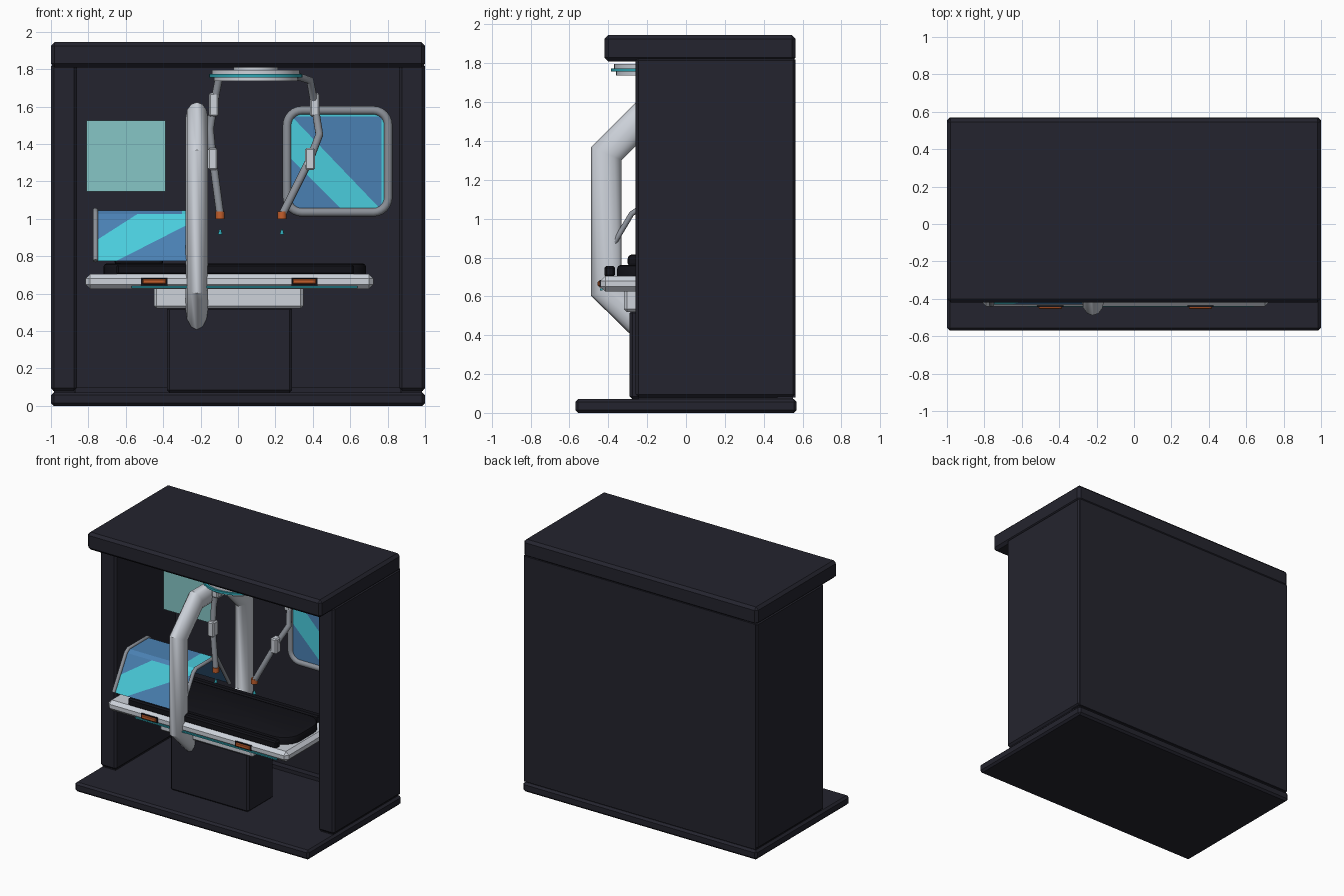
import bpy, bmesh, math
from mathutils import Vector

if "Cube" in bpy.data.objects:
    bpy.data.objects.remove(bpy.data.objects["Cube"])


def mat(name, hexcol):
    rgb = [int(hexcol[i:i + 2], 16) / 255 for i in (0, 2, 4)]
    lin = [c / 12.92 if c < 0.04045 else ((c + 0.055) / 1.055) ** 2.4 for c in rgb]
    m = bpy.data.materials.new(name)
    m.diffuse_color = (*lin, 1)
    m.use_nodes = True
    m.node_tree.nodes["Principled BSDF"].inputs["Base Color"].default_value = m.diffuse_color
    return m


SHELL = mat("dark shell", "24242e")
PAD = mat("black padding", "121218")
WHITE = mat("white enamel", "cdd2da")
GREY = mat("grey metal", "8b9098")
TEAL = mat("teal trim", "2fa8b6")
CYAN = mat("bright glass", "4accdc")
BLUE = mat("blue glass", "4a80b2")
ORANGE = mat("orange grip", "c45f2c")
HOLO = mat("pale projection", "86c6c6")


def finish(bm, name, mats):
    bmesh.ops.recalc_face_normals(bm, faces=bm.faces)
    me = bpy.data.meshes.new(name)
    bm.to_mesh(me)
    bm.free()
    ob = bpy.data.objects.new(name, me)
    bpy.context.collection.objects.link(ob)
    for m in mats:
        me.materials.append(m)
    return ob


def smooth(ob):
    bpy.ops.object.select_all(action='DESELECT')
    ob.select_set(True)
    bpy.context.view_layer.objects.active = ob
    bpy.ops.object.shade_smooth_by_angle(angle=math.radians(35))


def box(name, x, y, z, m, bevel=0.0, seg=1):
    """Box from three (low, high) ranges with optional bevelled edges."""
    bm = bmesh.new()
    bmesh.ops.create_cube(bm, size=1)
    for v in bm.verts:
        v.co = [r[0] if c < 0 else r[1] for c, r in zip(v.co, (x, y, z))]
    if bevel:
        bmesh.ops.bevel(bm, geom=bm.edges[:], offset=bevel, segments=seg,
                        affect='EDGES', profile=0.5)
    return finish(bm, name, [m])


def slab(name, outline, z0, z1, m, bevel):
    """Vertical prism from an outline, with a bevelled top rim."""
    bm = bmesh.new()
    f = bm.faces.new([bm.verts.new((x, y, z0)) for x, y in outline])
    r = bmesh.ops.extrude_face_region(bm, geom=[f])
    top = [v for v in r["geom"] if isinstance(v, bmesh.types.BMVert)]
    bmesh.ops.translate(bm, verts=top, vec=(0, 0, z1 - z0))
    rim = [e for e in bm.edges if all(v.co.z > z1 - 1e-4 for v in e.verts)]
    bmesh.ops.bevel(bm, geom=rim, offset=bevel, segments=2, affect='EDGES', profile=0.5)
    ob = finish(bm, name, [m])
    smooth(ob)
    return ob


def rounded(a0, a1, b0, b1, r, n=6):
    pts = []
    for k, (ca, cb) in enumerate([(a1 - r, b1 - r), (a0 + r, b1 - r), (a0 + r, b0 + r), (a1 - r, b0 + r)]):
        for i in range(n + 1):
            t = math.pi / 2 * (k + i / n)
            pts.append((ca + r * math.cos(t), cb + r * math.sin(t)))
    return pts


def tube(name, pts, r, m, cyclic=False, sx=1.0, x0=0.0):
    cu = bpy.data.curves.new(name, 'CURVE')
    cu.dimensions = '3D'
    cu.bevel_depth = r
    cu.bevel_resolution = 4
    cu.use_fill_caps = True
    sp = cu.splines.new('POLY')
    sp.points.add(len(pts) - 1)
    for p, c in zip(sp.points, pts):
        p.co = (*c, 1)
    sp.use_cyclic_u = cyclic
    ob = bpy.data.objects.new(name, cu)
    bpy.context.collection.objects.link(ob)
    ob.data.materials.append(m)
    ob.scale.x = sx
    ob.location.x = x0
    bpy.ops.object.select_all(action='DESELECT')
    ob.select_set(True)
    bpy.context.view_layer.objects.active = ob
    bpy.ops.object.convert(target='MESH')
    smooth(bpy.context.view_layer.objects.active)


def disc(name, c, r, z0, z1, m):
    bm = bmesh.new()
    bmesh.ops.create_cone(bm, cap_ends=True, segments=40, radius1=r, radius2=r, depth=z1 - z0)
    bmesh.ops.translate(bm, verts=bm.verts, vec=(c[0], c[1], (z0 + z1) / 2))
    smooth(finish(bm, name, [m]))


def cut_paint(bm, cuts, rule):
    """Slice along (point, normal) planes, then choose a colour for each piece."""
    for co, no in cuts:
        bmesh.ops.bisect_plane(bm, geom=bm.verts[:] + bm.edges[:] + bm.faces[:],
                               plane_co=co, plane_no=no)
    for f in bm.faces:
        f.material_index = rule(f.calc_center_median())


# Booth shell
box("base_plate", (-1, 1), (-.57, .57), (0, .072), SHELL, .015)
box("roof", (-1, 1), (-.42, .565), (1.81, 1.945), SHELL, .02)
box("back_wall", (-.99, .99), (.47, .565), (.08, 1.82), SHELL)
box("back_skirt", (-.87, .87), (.42, .48), (.07, .1), SHELL)
box("wall_seat", (-.98, .98), (.43, .55), (.06, .09), SHELL)
for s, side in ((-1, "left"), (1, "right")):
    box(side + "_wall", tuple(sorted((s * .862, s))), (-.26, .565), (.08, 1.83), SHELL, .015)
    box(side + "_wall_foot", tuple(sorted((s * .875, s * .985))), (-.245, .55), (.06, .09), SHELL)

# Bed: pedestal, carriage, tray and padding
CY = -.135
box("pedestal", (-.38, .29), (-.29, .02), (.07, .53), SHELL, .015)
box("carriage", (-.45, .35), (-.32, .05), (.52, .64), WHITE, .015)
box("bed_tray", (-.815, .725), (-.44, .17), (.625, .705), WHITE, .025)
box("tray_light_front", (-.57, .64), (-.444, -.43), (.631, .641), TEAL)
box("tray_light_back", (-.57, .64), (.16, .174), (.631, .641), TEAL)
slab("mattress", rounded(-.72, .685, -.355, .085, .14), .70, .762, PAD, .02)
box("pillow", (-.66, -.40), (-.3, .03), (.75, .815), PAD, .02, 2)
for y, side in ((-.393, "front"), (.123, "back")):
    box(side + "_arm_rail", (-.65, .62), (y - .027, y + .027), (.70, .757), PAD, .01)
for i, x in enumerate((-.4475, .355)):
    box(f"grip_recess_{i}", (x - .07, x + .07), (-.445, -.43), (.645, .685), PAD)
    box(f"grip_{i}", (x - .062, x + .062), (-.455, -.435), (.651, .679), ORANGE, .005)

# Scanner ring around the bed
half = [(-.41, .635), (-.41, 1.335), (-.2, 1.545)]
ring = half + [(.18, 1.545), (.39, 1.335), (.39, .635), (.18, .43), (-.2, .43)]
tube("scanner_ring", [(0, y, z) for y, z in ring], .085, WHITE, True, .7, -.22)

# Glass hood over the head end
prof = [(-.43, .775), (-.28, 1.025), (-.25, 1.045), (-.02, 1.045), (.01, 1.025), (.16, .775)]
bm = bmesh.new()
rows = [[bm.verts.new((x, y, z)) for y, z in prof] for x in (-.76, -.185)]
for i in range(len(prof) - 1):
    bm.faces.new((rows[0][i], rows[1][i], rows[1][i + 1], rows[0][i + 1]))


def hood_rule(c):
    if c.z > 1.03:
        return 0 if c.x < -.3 else 1
    upper = c.z > .89 + .64 * (c.x + .75)
    lower = c.z < .77 + .51 * (c.x + .66)
    return 0 if upper or lower else 1


cut_paint(bm, [((-.75, 0, .89), (-.64, 0, 1)), ((-.66, 0, .77), (-.51, 0, 1)),
               ((-.3, 0, 0), (1, 0, 0))], hood_rule)
finish(bm, "hood_glass", [BLUE, CYAN])
for x, n in ((-.762, "outer"), (-.185, "inner")):
    tube(f"hood_{n}_frame", [(x, y, z) for y, z in prof], .014, GREY)

# Wall screen with rounded tube frame
tube("screen_frame", [(a, .27, b) for a, b in rounded(.262, .803, 1.035, 1.58, .08)],
     .023, GREY, True)
bm = bmesh.new()
bmesh.ops.create_cube(bm, size=1)
for v in bm.verts:
    v.co = Vector((.5325 + v.co.x * .52, .27 + v.co.y * .009, 1.3075 + v.co.z * .52))


def screen_rule(c):
    low = c.z < 1.32 - (c.x - .285)
    high = c.z > 1.55 - 1.044 * (c.x - .285)
    return 0 if low or (high and c.x < .768 and c.z < 1.548) else 1


cut_paint(bm, [((.285, 0, 1.32), (1, 0, 1)), ((.285, 0, 1.55), (1.044, 0, 1)),
               ((.768, 0, 0), (1, 0, 0)), ((0, 0, 1.548), (0, 0, 1))], screen_rule)
finish(bm, "screen_glass", [BLUE, CYAN])
box("screen_mount", (.48, .58), (.275, .48), (1.25, 1.36), GREY)
box("projection_panel", (-.81, -.388), (.25, .256), (1.145, 1.525), HOLO)

# Ceiling hub
HUB = (.095, CY)
disc("hub_neck", HUB, .12, 1.78, 1.82, WHITE)
disc("hub_upper", HUB, .235, 1.773, 1.795, WHITE)
disc("hub_light", HUB, .25, 1.757, 1.774, TEAL)
disc("hub_lower", HUB, .225, 1.738, 1.758, WHITE)

# Two jointed tool arms: shoulder, upper joint, elbow, lower joint, tip
arms = {"left": [(-.10, -.1, 1.76), (-.13, -.07, 1.61), (-.15, -.08, 1.48), (-.135, -.115, 1.32), (-.095, CY, 1.02)],
        "right": [(.31, -.1, 1.765), (.385, -.03, 1.74), (.41, .04, 1.61), (.435, .0, 1.45), (.385, -.09, 1.32), (.235, CY, 1.02)]}
for side, p in arms.items():
    tube(side + "_arm", p, .021, GREY)
    for (x, y, z), h, n in ((p[-4], .062, "upper"), (p[-2], .058, "lower")):
        box(f"{side}_{n}_joint", (x - .026, x + .026), (y - .032, y + .032), (z - h, z + h), WHITE, .008)
    x, y, z = p[-1]
    disc(side + "_tool_tip", (x, y), .024, z - .02, z + .018, ORANGE)
    bm = bmesh.new()
    bmesh.ops.create_cone(bm, cap_ends=True, segments=10, radius1=.012, radius2=.005, depth=.025)
    bmesh.ops.translate(bm, verts=bm.verts, vec=(x, y, .93))
    finish(bm, side + "_beam_point", [TEAL])
